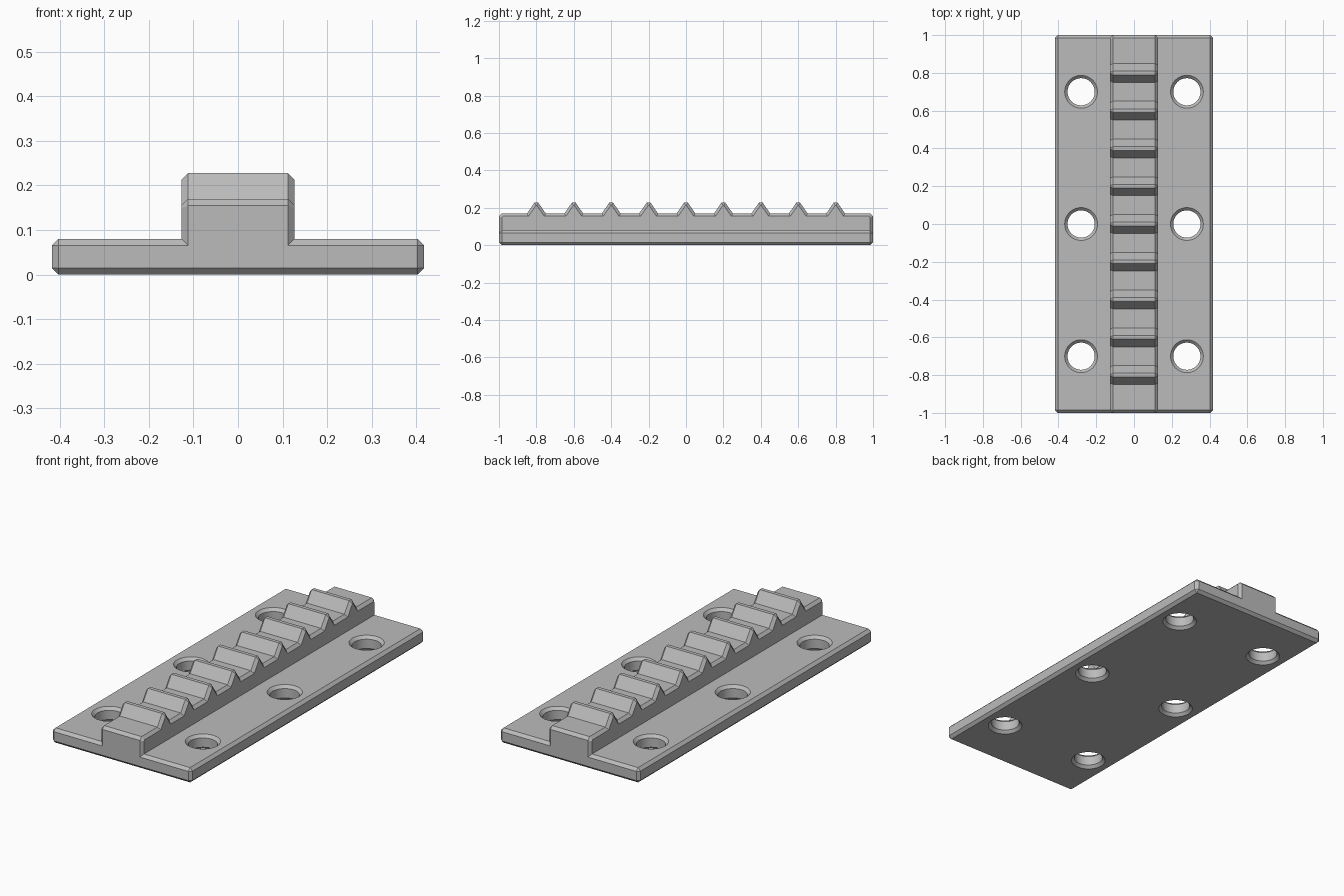
import bpy, bmesh, math
from mathutils import Matrix

default = bpy.data.objects.get("Cube")
if default:
    bpy.data.objects.remove(default, do_unlink=True)

HALF_L, HALF_W, PLATE_H = 1.0, 0.418, 0.08
RACK_W, RACK_TOP, TOOTH_TOP = 0.127, 0.17, 0.228
CHAMFER = 0.015

grey = bpy.data.materials.new("light grey")
grey.use_nodes = True
colour = (0.5, 0.5, 0.5, 1)
grey.diffuse_color = colour
grey.node_tree.nodes["Principled BSDF"].inputs["Base Color"].default_value = colour


def make_object(name, bm):
    bmesh.ops.recalc_face_normals(bm, faces=bm.faces[:])
    mesh = bpy.data.meshes.new(name)
    bm.to_mesh(mesh)
    bm.free()
    mesh.materials.append(grey)
    obj = bpy.data.objects.new(name, mesh)
    bpy.context.collection.objects.link(obj)
    return obj


def chamfer(bm, edges):
    bmesh.ops.bevel(bm, geom=edges, offset=CHAMFER, segments=1,
                    affect='EDGES', clamp_overlap=False)


# Base plate, chamfered on every edge
bm = bmesh.new()
bmesh.ops.create_cube(bm, size=1, matrix=Matrix.Translation((0, 0, PLATE_H / 2))
                      @ Matrix.Diagonal((2 * HALF_W, 2 * HALF_L, PLATE_H, 1)))
chamfer(bm, bm.edges[:])
plate = make_object("base_plate", bm)

# Six screw holes, countersunk on both sides
bm = bmesh.new()
R, OVER, SIDES = 0.072, 0.02, 48
rings = [(R + CHAMFER + OVER, -OVER), (R, CHAMFER),
         (R, PLATE_H - CHAMFER), (R + CHAMFER + OVER, PLATE_H + OVER)]
for x in (-0.28, 0.28):
    for y in (-0.7, 0, 0.7):
        loops = [[bm.verts.new((x + r * math.cos(math.tau * i / SIDES),
                                y + r * math.sin(math.tau * i / SIDES), z))
                  for i in range(SIDES)] for r, z in rings]
        for a, b in zip(loops, loops[1:]):
            for i in range(SIDES):
                j = (i + 1) % SIDES
                bm.faces.new((a[i], a[j], b[j], b[i]))
        bm.faces.new(loops[0])
        bm.faces.new(loops[-1])
cutter = make_object("hole_cutter", bm)
cutter.hide_render = True

cut = plate.modifiers.new("screw_holes", 'BOOLEAN')
cut.operation, cut.solver, cut.object = 'DIFFERENCE', 'EXACT', cutter
bpy.context.view_layer.objects.active = plate
plate.select_set(True)
bpy.ops.object.modifier_apply(modifier=cut.name)
bpy.data.objects.remove(cutter, do_unlink=True)
bpy.ops.object.shade_smooth_by_angle(angle=math.radians(25))

# Toothed rack: side profile (y, z) extruded across x
foot = PLATE_H - CHAMFER
profile = [(-HALF_L, foot), (-HALF_L, RACK_TOP - CHAMFER),
           (-HALF_L + CHAMFER, RACK_TOP)]
for k in range(-4, 5):
    y = k * 0.2
    profile += [(y - 0.05, RACK_TOP), (y - 0.01, TOOTH_TOP),
                (y + 0.01, TOOTH_TOP), (y + 0.05, RACK_TOP)]
profile += [(HALF_L - CHAMFER, RACK_TOP), (HALF_L, RACK_TOP - CHAMFER),
            (HALF_L, foot)]
bm = bmesh.new()
side = bm.faces.new([bm.verts.new((-RACK_W, y, z)) for y, z in profile])
out = bmesh.ops.extrude_face_region(bm, geom=[side], use_keep_orig=True)
bmesh.ops.translate(bm, vec=(2 * RACK_W, 0, 0),
                    verts=[v for v in out["geom"] if isinstance(v, bmesh.types.BMVert)])
bmesh.ops.recalc_face_normals(bm, faces=bm.faces[:])
# Chamfer both outlines except along the foot
chamfer(bm, [e for e in bm.edges
             if abs(e.verts[0].co.x - e.verts[1].co.x) < 1e-5
             and max(v.co.z for v in e.verts) > foot + 1e-4])
make_object("toothed_rack", bm)
